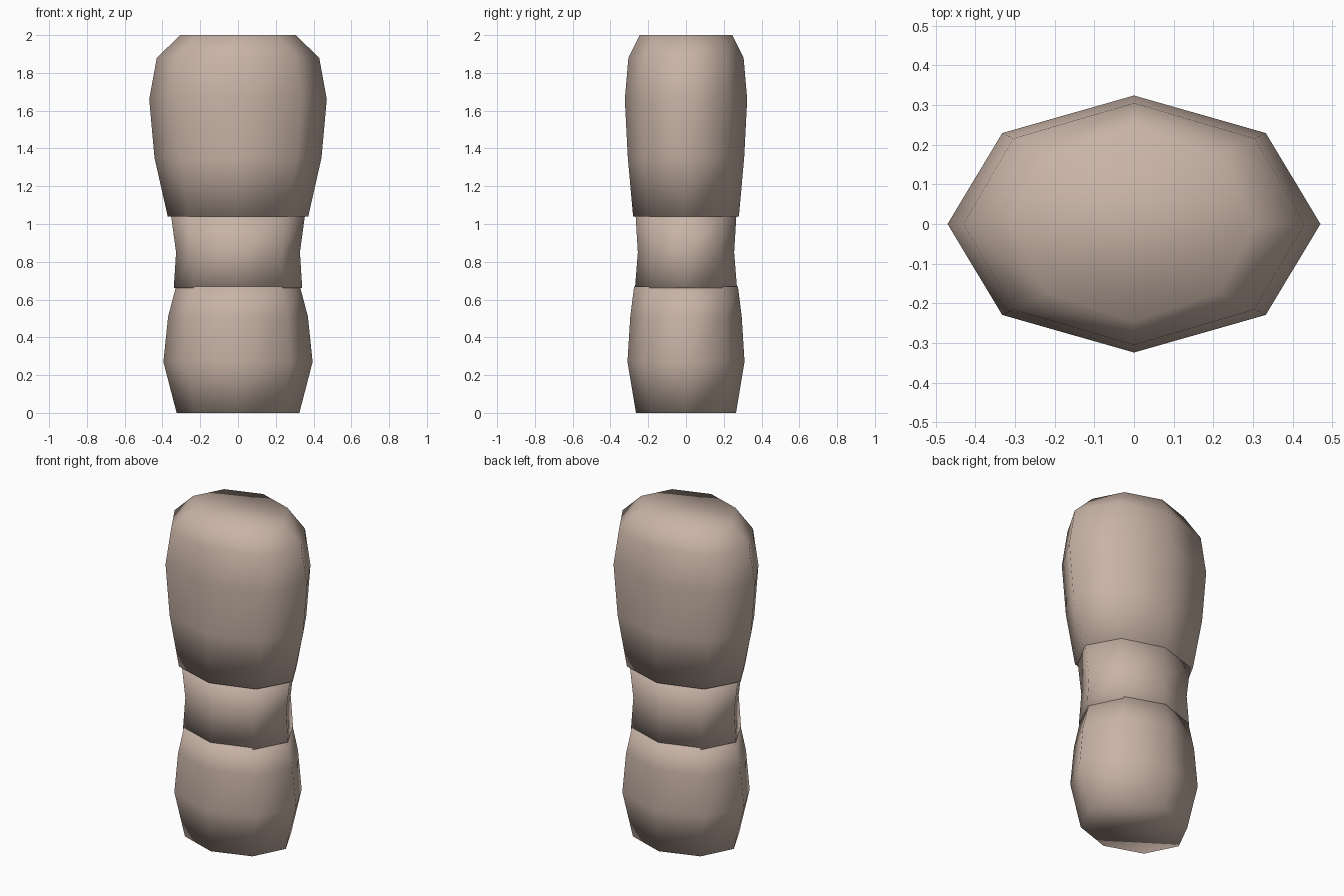
import bpy, bmesh, math

cube = bpy.data.objects.get("Cube")
if cube:
    bpy.data.objects.remove(cube, do_unlink=True)

# Single skin colour
skin = bpy.data.materials.new("warm_beige")
skin.use_nodes = True
tone = (0.58, 0.456, 0.386, 1.0)
skin.diffuse_color = tone
skin.node_tree.nodes["Principled BSDF"].inputs["Base Color"].default_value = tone

SIDES = 8


def segment(name, rings):
    """Closed, smooth loft through oval rings of (height, half width, half depth)."""
    bm = bmesh.new()
    loops = []
    for z, rx, ry in rings:
        angles = [math.tau * i / SIDES for i in range(SIDES)]
        loops.append([bm.verts.new((rx * math.cos(a), ry * math.sin(a), z)) for a in angles])
    for low, high in zip(loops, loops[1:]):
        for i in range(SIDES):
            j = (i + 1) % SIDES
            bm.faces.new((low[i], low[j], high[j], high[i]))
    bm.faces.new(loops[0][::-1])
    bm.faces.new(loops[-1])
    for face in bm.faces:
        face.smooth = True
    mesh = bpy.data.meshes.new(name)
    bm.to_mesh(mesh)
    bm.free()
    mesh.materials.append(skin)
    obj = bpy.data.objects.new(name, mesh)
    bpy.context.collection.objects.link(obj)
    return obj


# Base segment
segment("lower_segment", [(0, 0.325, 0.265), (0.27, 0.395, 0.31),
                          (0.51, 0.37, 0.295), (0.67, 0.328, 0.275)])
# Narrow waist between the two larger segments
segment("middle_segment", [(0.66, 0.34, 0.27), (0.85, 0.328, 0.255), (1.05, 0.355, 0.267)])
# Large rounded top segment
segment("upper_segment", [(1.04, 0.372, 0.28), (1.35, 0.442, 0.308), (1.66, 0.47, 0.324),
                          (1.88, 0.43, 0.305), (2.0, 0.305, 0.245)])
